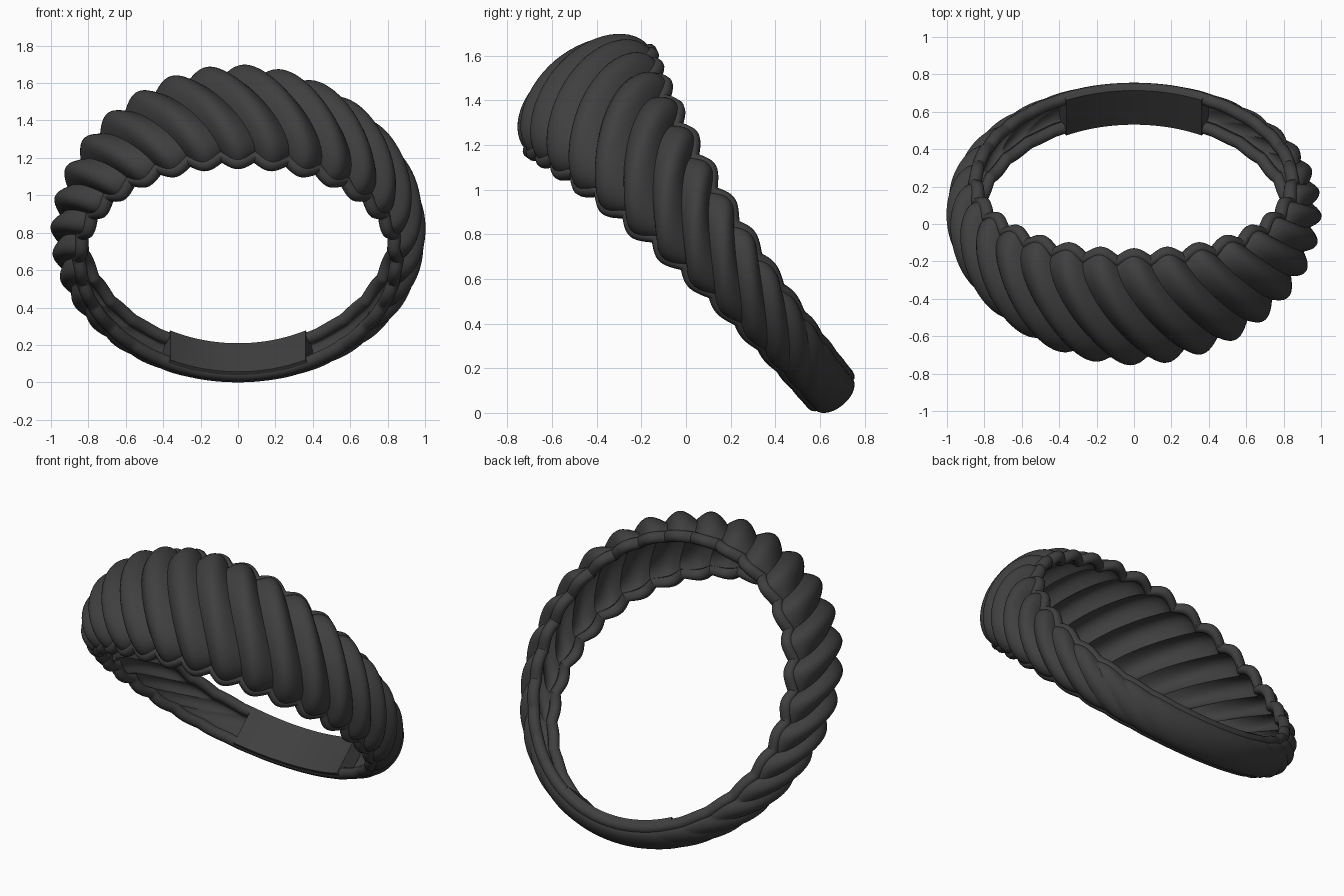
import bpy
from math import sin, cos, pi, radians, asin
from mathutils import Vector

if "Cube" in bpy.data.objects:
    bpy.data.objects.remove(bpy.data.objects["Cube"])

RIBS, PER = 30, 12          # ribs around the ring, grid steps per rib
N = RIBS * PER
TWIST = 2 * pi / RIBS       # rib slant, radians from centre line to edge
BASE = 0.865
TILT = radians(39.8)
CY, CZ = 0.118, 0.736

mat = bpy.data.materials.new("dark_metal")
mat.diffuse_color = (0.05, 0.05, 0.05, 1)
mat.use_nodes = True
mat.node_tree.nodes["Principled BSDF"].inputs["Base Color"].default_value = mat.diffuse_color


def place(t, r, w):
    """Ring angle from top, radius, axial offset -> tilted world position."""
    u = r * cos(t)
    return Vector((r * sin(t), CY - u * sin(TILT) + w * cos(TILT),
                   CZ + u * cos(TILT) + w * sin(TILT)))


def half_width(t):
    c = cos(t)
    return 0.203 + 0.126 * c + 0.05 * c * c


def height(t):
    c = cos(t)
    return 0.135 + 0.077 * c + 0.006 * c * c


def groove(i, t):
    """Negative displacement, zero on rib crest and deepest in the crease."""
    c = cos(t)
    amp = 0.057 * min(1, max(0, 0.85 * (1 + c)) ** 1.2)
    return amp * (abs(cos(pi * i / PER)) - 1)


def loft(name, rings, closed=True):
    """Skin closed cross-sections, looping round or capped at both ends."""
    m, n = len(rings[0]), len(rings)
    verts = [p for ring in rings for p in ring]
    faces = []
    for i in range(n if closed else n - 1):
        k = (i + 1) % n
        for j in range(m):
            l = (j + 1) % m
            faces.append((i * m + j, i * m + l, k * m + l, k * m + j))
    if not closed:
        faces += [tuple(range(m))[::-1], tuple(range((n - 1) * m, n * m))]
    me = bpy.data.meshes.new(name)
    me.from_pydata(verts, [], faces)
    ob = bpy.data.objects.new(name, me)
    bpy.context.collection.objects.link(ob)
    me.materials.append(mat)
    bpy.ops.object.select_all(action='DESELECT')
    ob.select_set(True)
    bpy.context.view_layer.objects.active = ob
    bpy.ops.object.mode_set(mode='EDIT')
    bpy.ops.mesh.select_all(action='SELECT')
    bpy.ops.mesh.normals_make_consistent(inside=False)
    bpy.ops.object.mode_set(mode='OBJECT')
    bpy.ops.object.shade_smooth_by_angle(angle=radians(40))
    return ob


# ribbed hollow band: domed outer skin and matching inner skin
M = 28
band = []
for i in range(N):
    section = []
    for inner in (0, 1):
        for j in range(M + 1):
            phi = pi * (M - j if inner else j) / M
            s = -cos(phi)
            t = 2 * pi * i / N - TWIST * s
            d = groove(i, t) * (0.8 if inner else 1) - 0.042 * inner
            w = (half_width(t) - 0.018 + d) * s
            r = BASE + (height(t) + d) * sin(phi)
            section.append(place(t, r, w))
    band.append(section)
loft("ribbed_band", band)

# scalloped bead along each edge
for side, name in ((-1, "front_rim"), (1, "back_rim")):
    rim = []
    for i in range(N):
        t = 2 * pi * i / N - TWIST * side
        d = groove(i, t)
        w = side * (half_width(t) - 0.030 + 0.75 * d)
        r = 0.842 - 0.2 * d
        rim.append([place(t, r + 0.035 * cos(a), w + 0.033 * sin(a))
                    for a in (2 * pi * k / 12 for k in range(12))])
    loft(name, rim)

# solid plain section closing the hollow at the bottom
end = asin(0.36 / 0.80)
bar = []
for i in range(33):
    t = pi - end + 2 * end * i / 32
    h = half_width(t)
    bar.append([place(t, r, w) for r, w in
                ((0.803, -h + 0.008), (0.803, h - 0.008), (0.83, h - 0.002), (0.86, h - 0.015),
                 (0.885, h * 0.6), (0.885, -h * 0.6), (0.86, -h + 0.015), (0.83, -h + 0.002))])
loft("plain_bottom_bar", bar, closed=False)

# rest on the ground, centred
obs = list(bpy.context.collection.objects)
pts = [v.co for o in obs for v in o.data.vertices]
lo = [min(p[k] for p in pts) for k in range(3)]
hi = [max(p[k] for p in pts) for k in range(3)]
shift = Vector((-(lo[0] + hi[0]) / 2, -(lo[1] + hi[1]) / 2, -lo[2]))
for o in obs:
    o.location = shift
